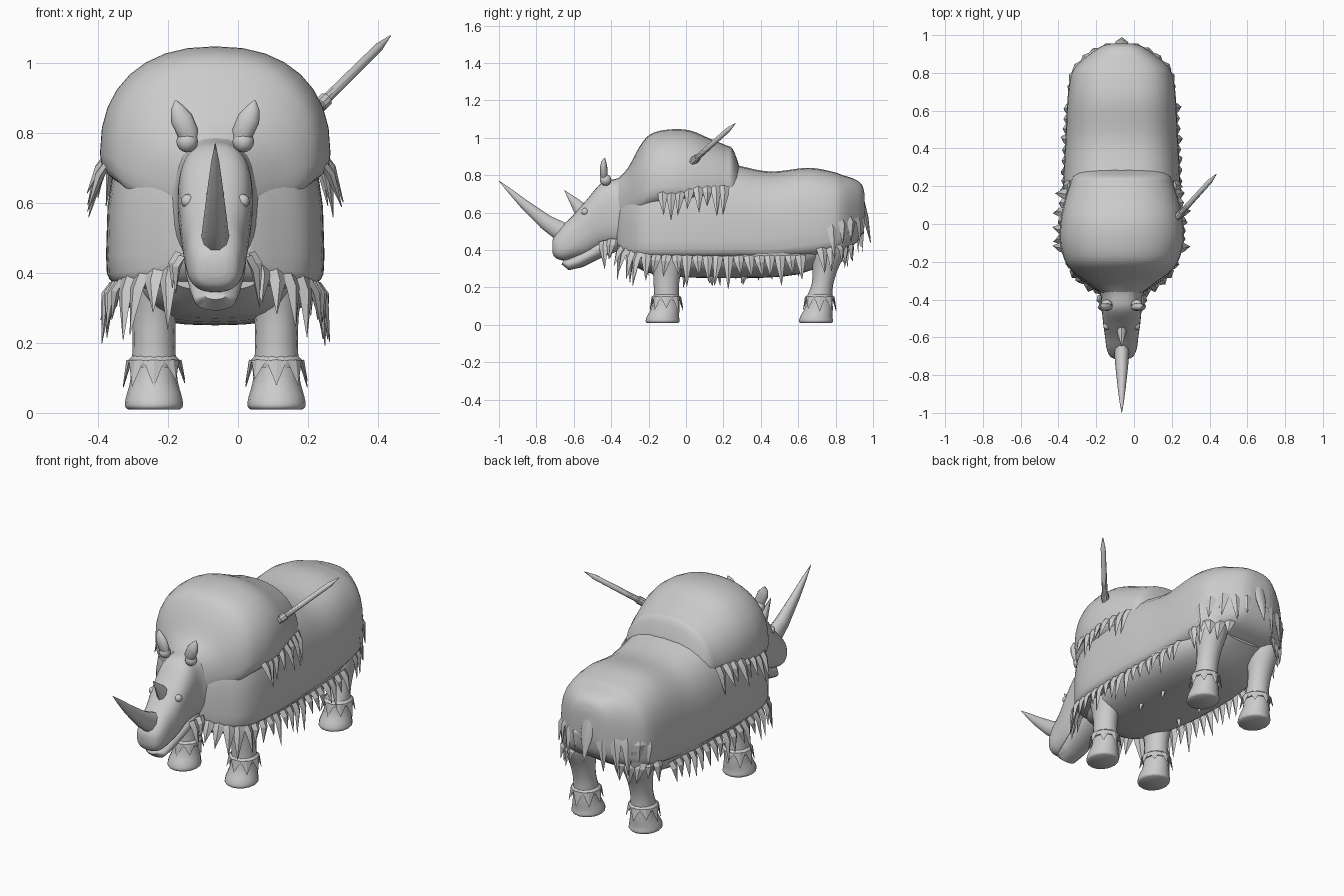
import bpy, bmesh, random
from math import cos, sin, pi, copysign
from mathutils import Vector as V

random.seed(4)
if "Cube" in bpy.data.objects:
    bpy.data.objects.remove(bpy.data.objects["Cube"])

MID = V((-0.065, 0, 0))          # symmetry plane of the animal
hide = bpy.data.materials.new("grey_hide")
hide.use_nodes = True
hide.diffuse_color = (0.6, 0.6, 0.6, 1)
hide.node_tree.nodes["Principled BSDF"].inputs["Base Color"].default_value = (0.6, 0.6, 0.6, 1)


def finish(bm, name, angle=0.9):
    bmesh.ops.recalc_face_normals(bm, faces=bm.faces)
    mesh = bpy.data.meshes.new(name)
    bm.to_mesh(mesh)
    bm.free()
    mesh.materials.append(hide)
    ob = bpy.data.objects.new(name, mesh)
    ob.location = MID
    bpy.context.collection.objects.link(ob)
    bpy.ops.object.select_all(action='DESELECT')
    ob.select_set(True)
    bpy.context.view_layer.objects.active = ob
    bpy.ops.object.shade_smooth_by_angle(angle=angle)


def skin(bm, rings):
    """Bridge a list of closed rings and cap both ends."""
    loops = [[bm.verts.new(p) for p in r] for r in rings]
    n = len(loops[0])
    for a, b in zip(loops, loops[1:]):
        for i in range(n):
            bm.faces.new((a[i], a[(i + 1) % n], b[(i + 1) % n], b[i]))
    bm.faces.new(loops[0])
    bm.faces.new(loops[-1])


def smooth(rows, steps=4):
    """Catmull-Rom sampling of section rows."""
    out = []
    for i in range(len(rows) - 1):
        p0, p1, p2, p3 = (rows[min(max(k, 0), len(rows) - 1)] for k in range(i - 1, i + 3))
        for s in range(steps):
            t = s / steps
            out.append([0.5 * (2 * b + (c - a) * t + (2 * a - 5 * b + 4 * c - d) * t * t
                               + (3 * b - a - 3 * c + d) * t ** 3)
                        for a, b, c, d in zip(p0, p1, p2, p3)])
    return out + [list(rows[-1])]


def body_loft(name, rows, up=2.4, low=4, n=32):
    """Rows: y, bottom, widest height, top, half width."""
    rings = []
    for y, bot, mid, top, w in smooth(rows):
        ring = []
        for k in range(n):
            c, s = cos(2 * pi * k / n), sin(2 * pi * k / n)
            e = up if s >= 0 else low
            x = copysign(abs(c) ** (2 / e), c) * w
            z = abs(s) ** (2 / e) * (top - mid if s >= 0 else bot - mid)
            ring.append(V((x, y, mid + z)))
        rings.append(ring)
    bm = bmesh.new()
    skin(bm, rings)
    finish(bm, name)


def tube(bm, pts, radii, n=10, side=V((1, 0, 0))):
    """Sweep an ellipse; radii are (along side, across)."""
    pts = [V(p) for p in pts]
    rings = []
    for i, (p, (a, b)) in enumerate(zip(pts, radii)):
        d = (pts[min(i + 1, len(pts) - 1)] - pts[max(i - 1, 0)]).normalized()
        u = (side - d * side.dot(d)).normalized()
        w = d.cross(u)
        rings.append([p + u * a * cos(2 * pi * k / n) + w * b * sin(2 * pi * k / n) for k in range(n)])
    skin(bm, rings)


def fringe(name, path, count, length, flare, width=0.028):
    """Mirrored row of hanging hair spikes, evenly spaced along a path."""
    bm = bmesh.new()
    path = [V(p) for p in path]
    spans = [(b - a).length for a, b in zip(path, path[1:])]
    for sx in (-1, 1):
        for i in range(count):
            f, k = (i + 0.5) / count * sum(spans), 0
            while f > spans[k]:
                f, k = f - spans[k], k + 1
            p = path[k].lerp(path[k + 1], f / spans[k])
            tan = (path[k + 1] - path[k]).normalized()
            out = V((-tan.y, tan.x, 0))
            out = -out if out.dot(V((p.x, p.y - 0.25, 0))) < 0 else out
            ln = length * random.uniform(0.7, 1.3)
            tip = p + out * flare * random.uniform(0.4, 1.2) + tan * random.uniform(-.02, .02) - V((0, 0, ln))
            m = V((sx, 1, 1))
            root = p + V((0, 0, 0.012)) - out * 0.01
            belly = p.lerp(tip, 0.2) + out * 0.005
            tube(bm, [m * root, m * belly, m * tip],
                 [(width, 0.01), (width * 0.85, 0.013), (0.001, 0.001)], 4, m * tan)
    finish(bm, name, 0.5)


# Shaggy coat, belly and shoulder hump
body_loft("coat", [
    (-0.37, .43, .50, .66, .10), (-0.33, .38, .46, .74, .17), (-0.25, .355, .45, .80, .265),
    (-0.12, .35, .45, .88, .305), (0.1, .35, .45, .90, .312), (0.27, .35, .46, .855, .308),
    (0.45, .35, .46, .82, .298), (0.65, .36, .50, .84, .288), (0.78, .38, .52, .82, .272),
    (0.84, .40, .54, .80, .24), (0.90, .43, .57, .78, .17), (0.94, .48, .60, .75, .11),
    (0.955, .55, .63, .70, .06)], 2.8, 5)
body_loft("belly", [(-0.32, .35, .4, .5, .13), (-0.17, .27, .40, .5, .22), (0.2, .25, .40, .5, .285),
                    (0.6, .27, .40, .5, .27), (0.82, .38, .45, .55, .16)], 2.4, 2.6)
body_loft("shoulder_hump", [
    (-0.37, .55, .64, .775, .10), (-0.31, .55, .67, .84, .18), (-0.25, .57, .70, .95, .26),
    (-0.19, .60, .73, 1.02, .303), (-0.09, .62, .74, 1.045, .328), (0.02, .63, .74, 1.04, .323),
    (0.13, .66, .73, .995, .30), (0.21, .67, .72, .962, .275), (0.25, .68, .71, .94, .26),
    (0.285, .68, .70, .85, .22)], 2.3, 2.6)

# Head with lower jaw
body_loft("head", [
    (-0.24, .42, .60, .84, .20), (-0.36, .42, .58, .785, .118), (-0.45, .41, .60, .76, .106),
    (-0.53, .37, .54, .67, .098), (-0.6, .355, .46, .59, .088), (-0.66, .345, .43, .53, .08),
    (-0.70, .36, .42, .48, .062), (-0.715, .39, .42, .45, .035)], 2.6, 2.6)
bm = bmesh.new()
tube(bm, [(0, -.36, .46), (0, -.47, .40), (0, -.57, .345), (0, -.63, .322), (0, -.66, .335)],
     [(.09, .06), (.085, .045), (.07, .04), (.06, .03), (.03, .012)], 16)
finish(bm, "lower_jaw")

# Horns
bm = bmesh.new()
tube(bm, [(0, -.61, .48), (0, -.67, .50), (0, -.75, .55), (0, -.87, .65), (0, -.94, .715), (0, -1, .77)],
     [(.042, .065), (.04, .055), (.034, .043), (.021, .026), (.012, .014), (.001, .001)], 10)
finish(bm, "front_horn")
bm = bmesh.new()
tube(bm, [(0, -.55, .60), (0, -.59, .65), (0, -.65, .72)], [(.03, .045), (.02, .028), (.001, .001)], 8)
finish(bm, "rear_horn")

# Ears, ear bases, eyes and cheek hair
bm = bmesh.new()
for s in (-1, 1):
    tube(bm, [(s * .07, -.43, .76), (s * .078, -.44, .80), (s * .096, -.44, .84), (s * .108, -.44, .87),
              (s * .113, -.435, .892)],
         [(.015, .012), (.031, .02), (.032, .02), (.02, .014), (.003, .003)], 10)
finish(bm, "ears")
for name, r, pos in (("ear_base", .031, (.08, -.43, .775)), ("eye", .02, (.078, -.54, .605))):
    bm = bmesh.new()
    for s in (-1, 1):
        ball = bmesh.ops.create_uvsphere(bm, u_segments=12, v_segments=8, radius=r)["verts"]
        bmesh.ops.translate(bm, verts=ball, vec=(s * pos[0], pos[1], pos[2]))
    finish(bm, name)
fringe("cheek_hair", [(.1, -.46, .43), (.12, -.38, .45)], 2, .11, .02)


# Legs: shank and hoof
def leg(name, x, rows):
    for s in (-1, 1):
        side_name = "left" if s > 0 else "right"
        bm = bmesh.new()
        rings = []
        for z, y, rx, ry in smooth(rows, 3):
            rings.append([V((s * x + rx * cos(a * pi / 8), y + ry * sin(a * pi / 8), z)) for a in range(16)])
        skin(bm, rings)
        finish(bm, side_name + "_" + name)


def foot(y):
    return [(0.01, y - .015, .074, .083), (.02, y - .015, .083, .091), (.045, y - .013, .08, .086),
            (.09, y, .068, .075), (.15, y + .005, .063, .068)]


leg("front_leg", .175, foot(-.11) + [(.22, -.105, .061, .068), (.30, -.10, .066, .08), (.42, -.09, .085, .12)])
leg("back_leg", .175, foot(.71) + [(.22, .73, .06, .058), (.30, .745, .066, .068),
                                   (.38, .76, .08, .09), (.5, .77, .09, .11)])

# Ankle hair cuffs
for name, y in (("front", -.105), ("back", .715)):
    for s in (-1, 1):
        bm = bmesh.new()
        c = V((s * .175, y, .15))
        tube(bm, [c + V((0, 0, .012)), c, c - V((0, 0, .02))], [(.063, .066), (.075, .078), (.071, .075)], 14)
        for k in range(8):
            a = 2 * pi * k / 8
            out, tan = V((cos(a), sin(a), 0)), V((-sin(a), cos(a), 0))
            tip = c + out * .088 - V((0, 0, random.uniform(.05, .08)))
            tube(bm, [c + out * .071, tip], [(.03, .008), (.001, .001)], 4, tan)
        finish(bm, f"{name}_ankle_hair_{'left' if s > 0 else 'right'}", 0.5)

# Hair fringes
fringe("flank_fringe", [(.285, .64, .36), (.295, .4, .355), (.305, .1, .355), (.295, -.1, .36), (.27, -.24, .37)],
       16, .125, .025)
fringe("chest_fringe", [(.27, -.24, .375), (.2, -.31, .39), (.11, -.36, .42)], 4, .14, .03, .032)
fringe("hump_fringe", [(.285, .23, .73), (.318, .06, .725), (.315, -.15, .70)], 8, .125, .045)
fringe("haunch_hair", [(.275, .75, .54), (.24, .83, .56), (.17, .90, .58), (.05, .95, .59)], 5, .16, .015, .036)
fringe("thigh_hair", [(.275, .70, .41), (.24, .82, .42), (.12, .89, .44)], 5, .11, .015, .032)
fringe("belly_hair", [(.12, .05, .27), (.12, .4, .27)], 2, .05, .01, .02)

# Tail tuft
bm = bmesh.new()
tube(bm, [(0, .945, .66), (0, .962, .57), (0, .987, .44)], [(.03, .01), (.035, .014), (.002, .002)], 8)
finish(bm, "tail")

# Broken spear stuck in the left shoulder
bm = bmesh.new()
a, b = V((.27, .01, .85)), V((.5, .263, 1.077))
marks = (0, .12, .125, .2, .205, .86, .865, 1)
sizes = (.017, .017, .021, .021, .015, .013, .012, .002)
tube(bm, [a.lerp(b, t) for t in marks], [(r, r) for r in sizes], 10, V((0, 1, 0)))
finish(bm, "spear", 0.6)
